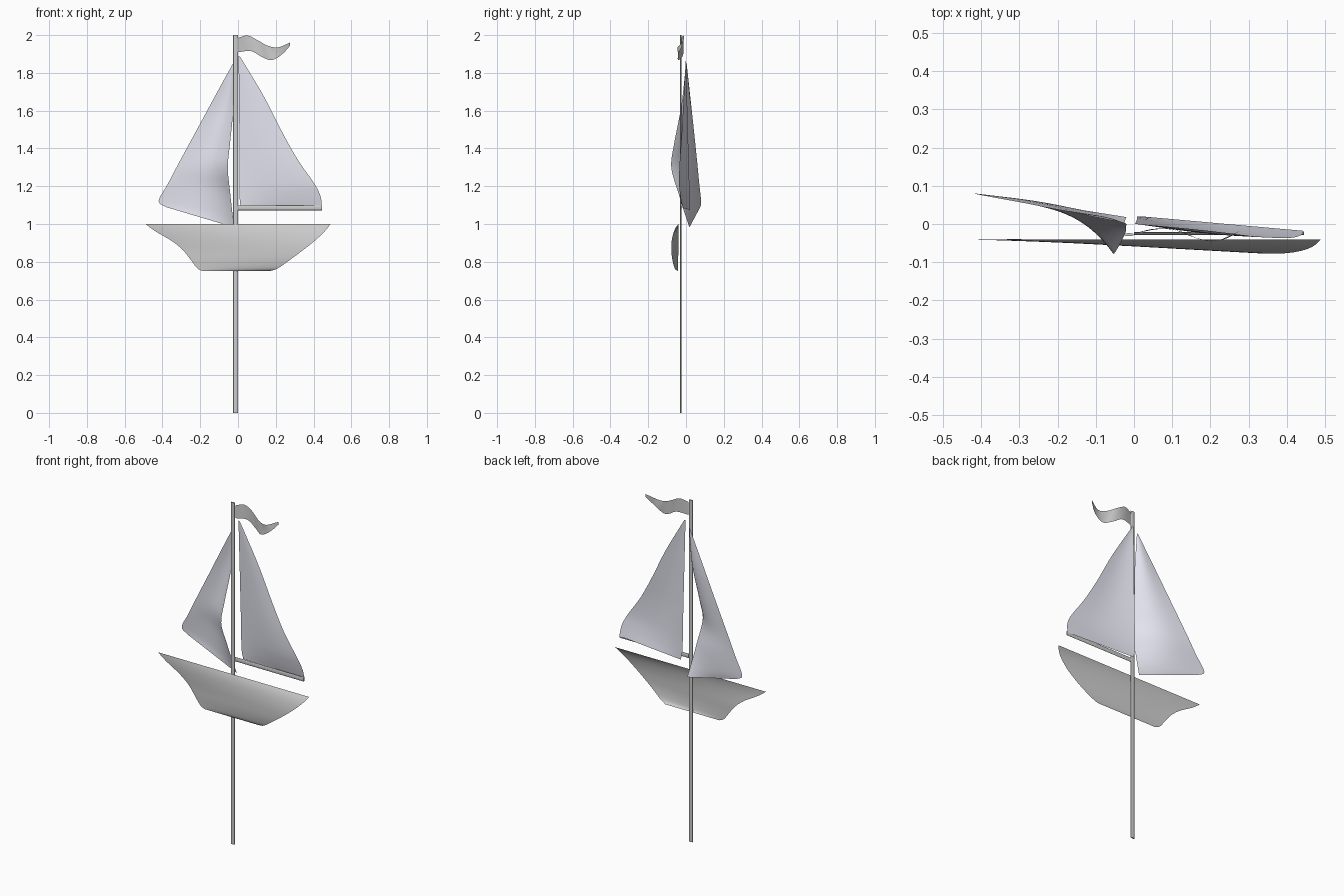
import bpy, bmesh, math
from mathutils import Vector

if "Cube" in bpy.data.objects:
    bpy.data.objects.remove(bpy.data.objects["Cube"])

sail_mat = bpy.data.materials.new("sail_tint")
sail_mat.diffuse_color = (0.77, 0.77, 0.86, 1)
sail_mat.use_nodes = True
sail_mat.node_tree.nodes["Principled BSDF"].inputs["Base Color"].default_value = sail_mat.diffuse_color


def sample(pts, t):
    """Smooth Catmull-Rom point on a polyline, t in 0..1."""
    p = [Vector(q) for q in pts]
    n = len(p) - 1
    i = min(int(t * n), n - 1)
    f = t * n - i
    b, c = p[i], p[i + 1]
    a = p[i - 1] if i > 0 else 2 * b - c
    d = p[i + 2] if i + 2 <= n else 2 * c - b
    return 0.5 * (2 * b + (c - a) * f + (2 * a - 5 * b + 4 * c - d) * f * f
                  + (3 * b - a - 3 * c + d) * f ** 3)


def sheet(name, edge_a, edge_b, nu, nv, bulge=lambda u, v: 0, mat=None):
    """Thin surface ruled between two edge curves, pushed along y by bulge."""
    bm = bmesh.new()
    grid = []
    for j in range(nv + 1):
        v = j / nv
        a, b = sample(edge_a, v), sample(edge_b, v)
        row = []
        for i in range(nu + 1):
            co = a.lerp(b, i / nu)
            co.y += bulge(i / nu, v)
            row.append(bm.verts.new(co))
        grid.append(row)
    for j in range(nv):
        for i in range(nu):
            bm.faces.new((grid[j][i], grid[j][i + 1], grid[j + 1][i + 1], grid[j + 1][i]))
    bmesh.ops.remove_doubles(bm, verts=bm.verts, dist=1e-5)
    bm.normal_update()
    if sum(f.normal.y * f.calc_area() for f in bm.faces) > 0:  # face the front
        bmesh.ops.reverse_faces(bm, faces=bm.faces)
    for f in bm.faces:
        f.smooth = True
    me = bpy.data.meshes.new(name)
    bm.to_mesh(me)
    bm.free()
    if mat:
        me.materials.append(mat)
    ob = bpy.data.objects.new(name, me)
    bpy.context.collection.objects.link(ob)
    return ob


def flat_rod(name, start, end, width, depth):
    """Flattened round bar, thin along y."""
    s, e = Vector(start), Vector(end)
    bpy.ops.mesh.primitive_cylinder_add(vertices=16, radius=0.5, depth=(e - s).length)
    ob = bpy.context.object
    ob.name = name
    ob.scale = (width, depth, 1)
    ob.location = (s + e) / 2
    ob.rotation_euler = (0, math.atan2(e.x - s.x, e.z - s.z), 0)
    bpy.ops.object.transform_apply(location=True, rotation=True, scale=True)
    bpy.ops.object.shade_smooth_by_angle()
    return ob


# mast pole and boom
flat_rod("mast_pole", (-0.013, -0.028, 0), (-0.013, -0.028, 2.0), 0.026, 0.008)
flat_rod("boom", (0.0, -0.025, 1.085), (0.445, -0.025, 1.085), 0.026, 0.007)

# hull: curved shell, fuller towards the right end
hull_left = [(-0.49, -0.04, 1.0), (-0.435, -0.04, 0.96), (-0.35, -0.04, 0.91),
             (-0.29, -0.04, 0.86), (-0.25, -0.042, 0.81), (-0.215, -0.043, 0.765),
             (-0.185, -0.044, 0.75)]
hull_right = [(0.49, -0.04, 1.0), (0.458, -0.04, 0.96), (0.405, -0.04, 0.91),
              (0.342, -0.04, 0.86), (0.275, -0.042, 0.81), (0.21, -0.043, 0.765),
              (0.165, -0.044, 0.75)]
sheet("hull", hull_left, hull_right, 32, 24,
      lambda u, v: -0.038 * u ** 0.9 * math.sin(math.pi * v ** 0.85))

# main sail: straight mast edge, curved outer edge
main_luff = [(0.003, 0.0, 1.89), (0.005, 0.005, 1.69), (0.007, 0.01, 1.49),
             (0.008, 0.015, 1.32), (0.008, 0.018, 1.20), (0.01, 0.02, 1.12), (0.02, 0.02, 1.075)]
main_leech = [(0.012, 0.0, 1.885), (0.14, -0.012, 1.67), (0.24, -0.023, 1.475),
              (0.32, -0.033, 1.335), (0.40, -0.037, 1.22), (0.436, -0.03, 1.15),
              (0.445, -0.018, 1.085)]
sheet("main_sail", main_luff, main_leech, 20, 30,
      lambda u, v: -0.012 * math.sin(math.pi * u) * math.sin(math.pi * v), sail_mat)

# front sail: straight outer edge, mast edge billowing forward
jib_leech = [(-0.024, 0.003, 1.855), (-0.12, 0.022, 1.68), (-0.22, 0.042, 1.495),
             (-0.315, 0.06, 1.32), (-0.37, 0.07, 1.215), (-0.42, 0.08, 1.122),
             (-0.382, 0.076, 1.09)]
jib_luff = [(-0.02, 0.0, 1.85), (-0.023, -0.024, 1.63), (-0.042, -0.062, 1.43),
            (-0.054, -0.078, 1.30), (-0.042, -0.042, 1.17), (-0.03, -0.008, 1.06),
            (-0.02, 0.018, 0.982)]
sheet("front_sail", jib_leech, jib_luff, 24, 30,
      lambda u, v: 0.09 * (u - u ** 3.5) * math.sin(math.pi * v), sail_mat)

# waving flag
flag_top = [(0.0, -0.025, 1.985), (0.05, -0.013, 1.998), (0.10, -0.014, 1.975),
            (0.155, -0.034, 1.945), (0.21, -0.045, 1.935), (0.275, -0.02, 1.96)]
flag_bottom = [(0.0, -0.025, 1.91), (0.07, -0.013, 1.915), (0.125, -0.02, 1.885),
               (0.18, -0.042, 1.868), (0.235, -0.04, 1.9), (0.275, -0.02, 1.943)]
sheet("flag", flag_top, flag_bottom, 6, 30)
